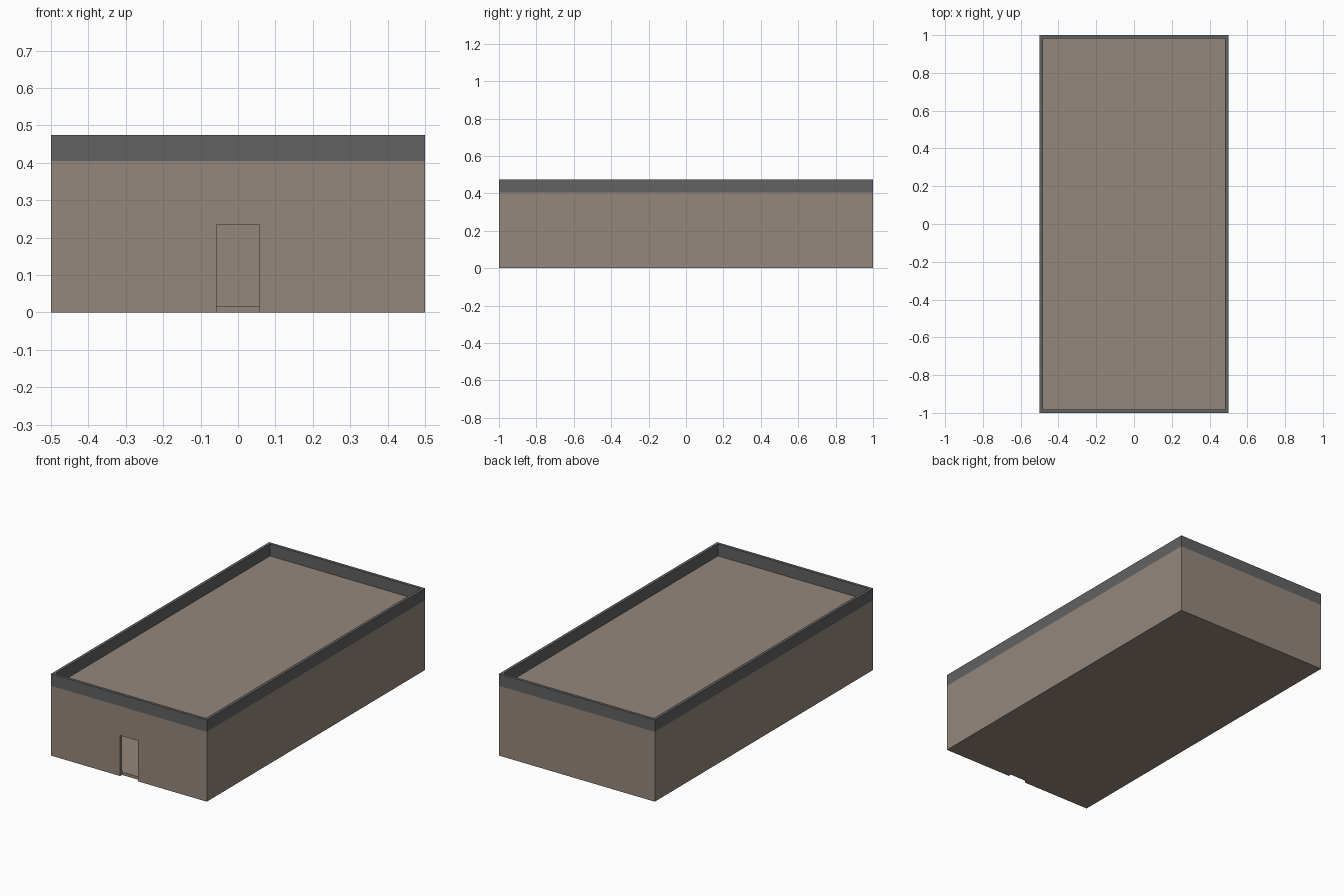
import bpy, bmesh

if "Cube" in bpy.data.objects:
    bpy.data.objects.remove(bpy.data.objects["Cube"])

HX, HY = 0.5, 1.0          # half width, half length
T = 0.017                  # wall, floor and roof thickness
ROOF, TOP = 0.405, 0.474   # roof level, parapet top
DOOR_W, DOOR_H = 0.114, 0.235


def material(name, rgb):
    m = bpy.data.materials.new(name)
    m.diffuse_color = (*rgb, 1)
    m.use_nodes = True
    m.node_tree.nodes["Principled BSDF"].inputs["Base Color"].default_value = m.diffuse_color
    return m


def add_object(name, bm, mat=None):
    bmesh.ops.recalc_face_normals(bm, faces=bm.faces)
    me = bpy.data.meshes.new(name)
    bm.to_mesh(me)
    bm.free()
    ob = bpy.data.objects.new(name, me)
    bpy.context.collection.objects.link(ob)
    if mat:
        me.materials.append(mat)
    return ob


def box(name, lo, hi, mat=None):
    bm = bmesh.new()
    bmesh.ops.create_cube(bm, size=1)
    for v in bm.verts:
        v.co = [(a + b) / 2 + c * (b - a) for a, b, c in zip(lo, hi, v.co)]
    return add_object(name, bm, mat)


def cut(target, cutter):
    mod = target.modifiers.new("cut", 'BOOLEAN')
    mod.operation, mod.solver, mod.object = 'DIFFERENCE', 'EXACT', cutter
    bpy.context.view_layer.objects.active = target
    bpy.ops.object.modifier_apply(modifier=mod.name)
    bpy.data.objects.remove(cutter)


tan = material("tan wall", (0.30, 0.245, 0.203))
grey = material("dark grey trim", (0.122, 0.122, 0.125))

# Hollow building with floor, roof slab and a doorway through the front wall
body = box("building_shell", (-HX, -HY, 0), (HX, HY, ROOF), tan)
cut(body, box("room_cutter", (-HX + T, -HY + T, T), (HX - T, HY - T, ROOF - T)))
cut(body, box("door_cutter", (-DOOR_W / 2, -HY - 0.1, -0.1),
              (DOOR_W / 2, -HY + T, DOOR_H)))

# Parapet ring around the roof, open underneath where it meets the walls
bm = bmesh.new()
loops = []
for inset, z in ((0, ROOF), (0, TOP), (T, TOP), (T, ROOF)):
    x, y = HX - inset, HY - inset
    loops.append([bm.verts.new((sx * x, sy * y, z))
                  for sx, sy in ((-1, -1), (1, -1), (1, 1), (-1, 1))])
for a, b in zip(loops, loops[1:]):
    for i in range(4):
        j = (i + 1) % 4
        bm.faces.new((a[i], a[j], b[j], b[i]))
parapet = add_object("parapet", bm, grey)
